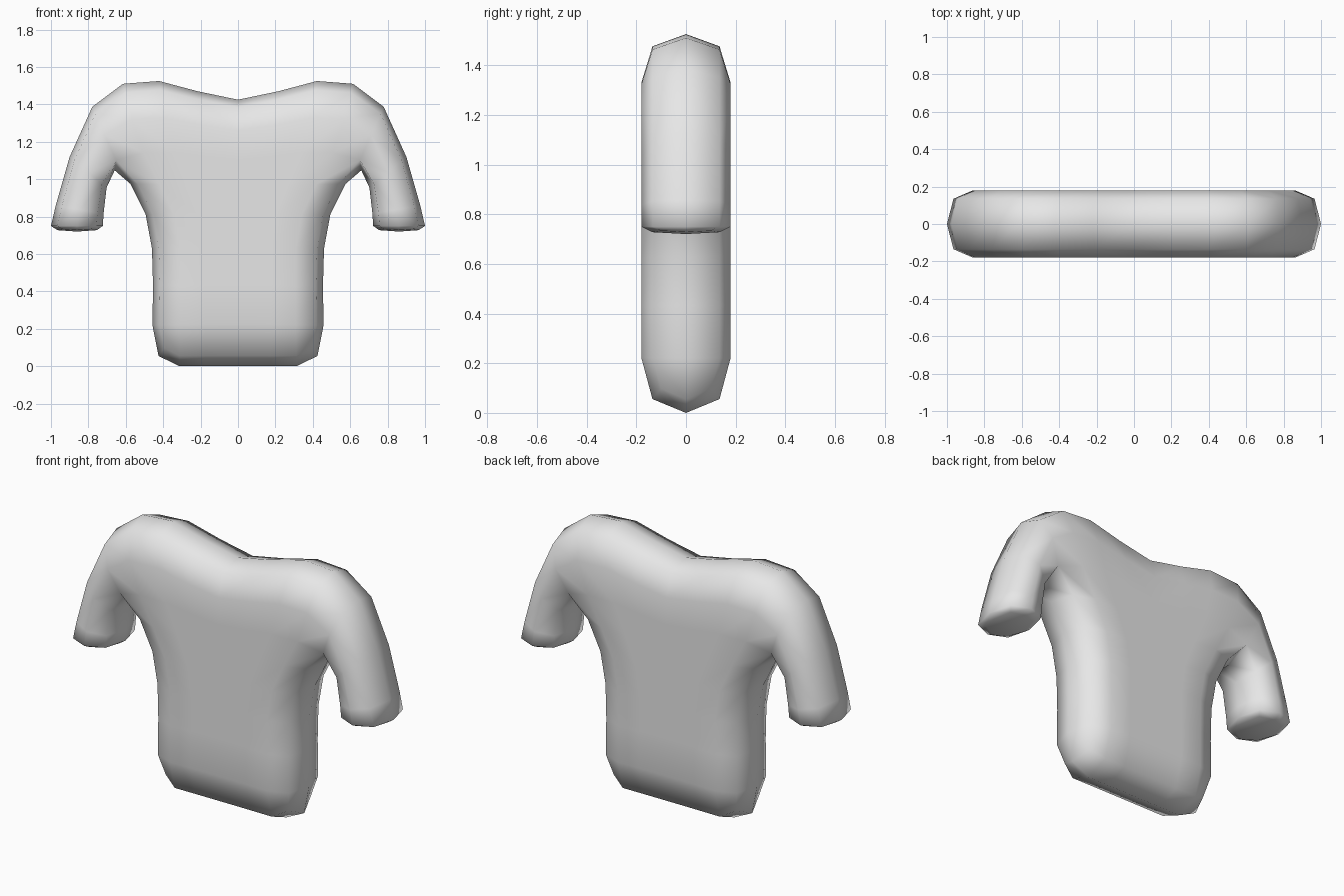
import bpy
import bmesh

if "Cube" in bpy.data.objects:
    bpy.data.objects.remove(bpy.data.objects["Cube"], do_unlink=True)

# Plain grey cloth
cloth = bpy.data.materials.new("grey cloth")
cloth.use_nodes = True
colour = (0.8, 0.8, 0.8, 1)
cloth.diffuse_color = colour
cloth.node_tree.nodes["Principled BSDF"].inputs["Base Color"].default_value = colour

# Left half of the shirt pattern as (x, z) strips.
# Torso rows run from the hem to the shoulder: centre line, chest, side.
torso_rows = [
    [(0, 0), (0.16, 0), (0.465, 0)],
    [(0, 0.45), (0.16, 0.45), (0.45, 0.44)],
    [(0, 0.80), (0.16, 0.80), (0.47, 0.82)],
    [(0, 1.08), (0.36, 1.14), (0.68, 1.13)],
    [(0, 1.38), (0.43, 1.56), (0.80, 1.46)],
]
# Sleeve rows run from the armpit and shoulder down to the cuff: inner, outer.
sleeve_rows = [
    [(0.68, 1.13), (0.80, 1.46)],
    [(0.725, 0.78), (1.0, 0.78)],
    [(0.72, 0.72), (1.0, 0.72)],
]


def add_strips(bm, rows):
    """Fill the quads between neighbouring rows of points."""
    grid = [[bm.verts.new((x, 0, z)) for x, z in row] for row in rows]
    for low, high in zip(grid, grid[1:]):
        for i in range(len(low) - 1):
            bm.faces.new((low[i], low[i + 1], high[i + 1], high[i]))


bm = bmesh.new()
add_strips(bm, torso_rows)
add_strips(bm, sleeve_rows)
bmesh.ops.remove_doubles(bm, verts=bm.verts, dist=0.001)
bmesh.ops.recalc_face_normals(bm, faces=bm.faces)
mesh = bpy.data.meshes.new("shirt")
bm.to_mesh(mesh)
bm.free()
mesh.materials.append(cloth)

shirt = bpy.data.objects.new("shirt", mesh)
bpy.context.collection.objects.link(shirt)
for face in mesh.polygons:
    face.use_smooth = True

# Mirror the half, give it depth, then round it once
mirror = shirt.modifiers.new("other half", 'MIRROR')
mirror.use_clip = True
depth = shirt.modifiers.new("depth", 'SOLIDIFY')
depth.thickness = 0.36
depth.offset = 0
rounding = shirt.modifiers.new("rounding", 'SUBSURF')
rounding.levels = 1
rounding.render_levels = 1
rounding.use_limit_surface = False
